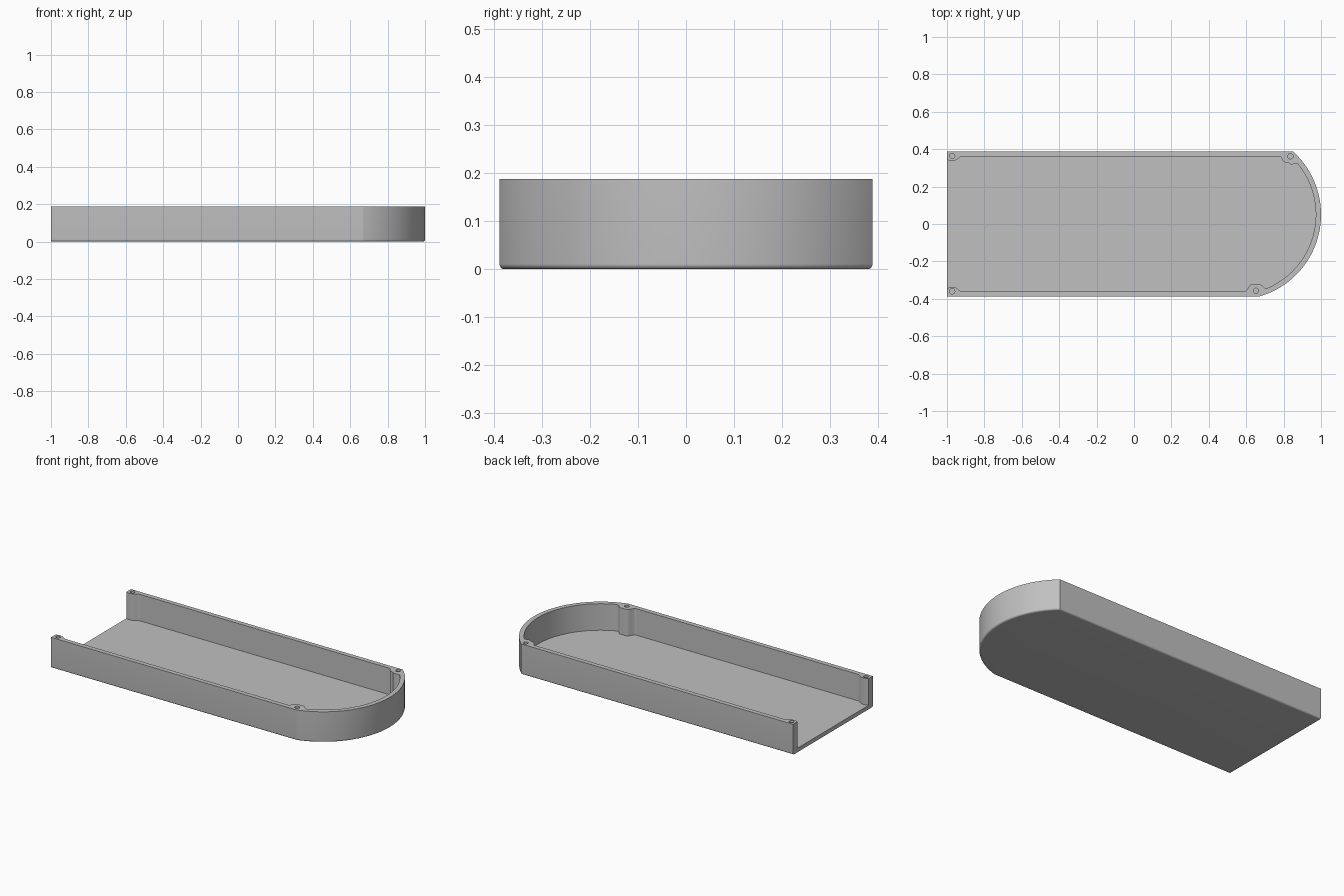
import bpy
import bmesh
import math
from mathutils import Vector

cube = bpy.data.objects.get("Cube")
if cube:
    bpy.data.objects.remove(cube, do_unlink=True)

HALF, HEIGHT, FLOOR, WALL, FILLET = 0.388, 0.188, 0.025, 0.028, 0.011
CENTRE, RADIUS = Vector((0.545, 0.05)), 0.455

# Screw bosses: centre, inward direction, depth, half width
BOSSES = [
    (Vector((-0.972, -0.36)), Vector((0, 1)), 0.021, 0.035),
    (Vector((-0.972, 0.364)), Vector((0, -1)), 0.021, 0.035),
    (Vector((0.652, -0.357)), Vector((-0.1, 1)), 0.040, 0.042),
    (Vector((0.836, 0.362)), Vector((-0.4, -0.9)), 0.034, 0.040),
]


def eased(count):
    """Steps from 0 to 1, denser near both ends."""
    return [(1 - math.cos(math.pi * i / count)) / 2 for i in range(count + 1)]


def outline(inset):
    """Open path: front wall, rounded end, back wall."""
    y, r = HALF - inset, RADIUS - inset
    a0 = math.asin((-y - CENTRE.y) / r)
    a1 = math.asin((y - CENTRE.y) / r)
    arc = [CENTRE + r * Vector((math.cos(a), math.sin(a)))
           for a in (a0 + (a1 - a0) * t for t in eased(90))]
    front = [Vector((-1 + (arc[0].x + 1) * t, -y)) for t in eased(120)]
    back = [Vector((arc[-1].x - (arc[-1].x + 1) * t, y)) for t in eased(120)]
    return front + arc[1:] + back[1:]


def add_bosses(path):
    """Swell the inner wall around each screw hole."""
    result = []
    for p in path:
        q = p.copy()
        for centre, inward, depth, width in BOSSES:
            q += inward * depth * math.exp(-((p - centre).length / width) ** 4)
        result.append(q)
    return result


# Stack of open sections: rounded bottom edge, outer wall, rim, inner wall
layers = []
for i in range(9):
    a = math.pi / 2 * i / 8
    layers.append((outline(FILLET * (1 - math.sin(a))), FILLET * (1 - math.cos(a))))
layers.append((outline(0), HEIGHT))
inner = add_bosses(outline(WALL))
layers += [(inner, HEIGHT), (inner, FLOOR)]

bm = bmesh.new()
rows = [[bm.verts.new((p.x, p.y, z)) for p in path] for path, z in layers]
for low, high in zip(rows, rows[1:]):
    for i in range(len(low) - 1):
        bm.faces.new((low[i], low[i + 1], high[i + 1], high[i]))
bm.faces.new(rows[0])                                   # underside
bm.faces.new(rows[-1])                                  # tray floor
bm.faces.new([r[0] for r in rows] + [r[-1] for r in reversed(rows)])  # open end
bmesh.ops.recalc_face_normals(bm, faces=bm.faces[:])
mesh = bpy.data.meshes.new("tray")
bm.to_mesh(mesh)
bm.free()
tray = bpy.data.objects.new("tray", mesh)
bpy.context.collection.objects.link(tray)

# Grey plastic
grey = bpy.data.materials.new("grey plastic")
grey.use_nodes = True
colour = (0.53, 0.53, 0.53, 1)
grey.diffuse_color = colour
grey.node_tree.nodes["Principled BSDF"].inputs["Base Color"].default_value = colour
mesh.materials.append(grey)

# Screw holes drilled into the bosses
for centre, *_ in BOSSES:
    bpy.ops.mesh.primitive_cylinder_add(vertices=32, radius=0.014, depth=0.2,
                                        location=(centre.x, centre.y, HEIGHT))
    cutter = bpy.context.object
    cutter.name = "screw_hole_cutter"
    cutter.hide_render = True
    cutter.data.materials.append(grey)
    bpy.context.view_layer.objects.active = tray
    cut = tray.modifiers.new("screw hole", "BOOLEAN")
    cut.operation, cut.solver, cut.object = "DIFFERENCE", "EXACT", cutter
    bpy.ops.object.modifier_apply(modifier=cut.name)
    bpy.data.objects.remove(cutter, do_unlink=True)

bpy.ops.object.select_all(action="DESELECT")
tray.select_set(True)
bpy.context.view_layer.objects.active = tray
bpy.ops.object.shade_smooth_by_angle(angle=math.radians(13))
